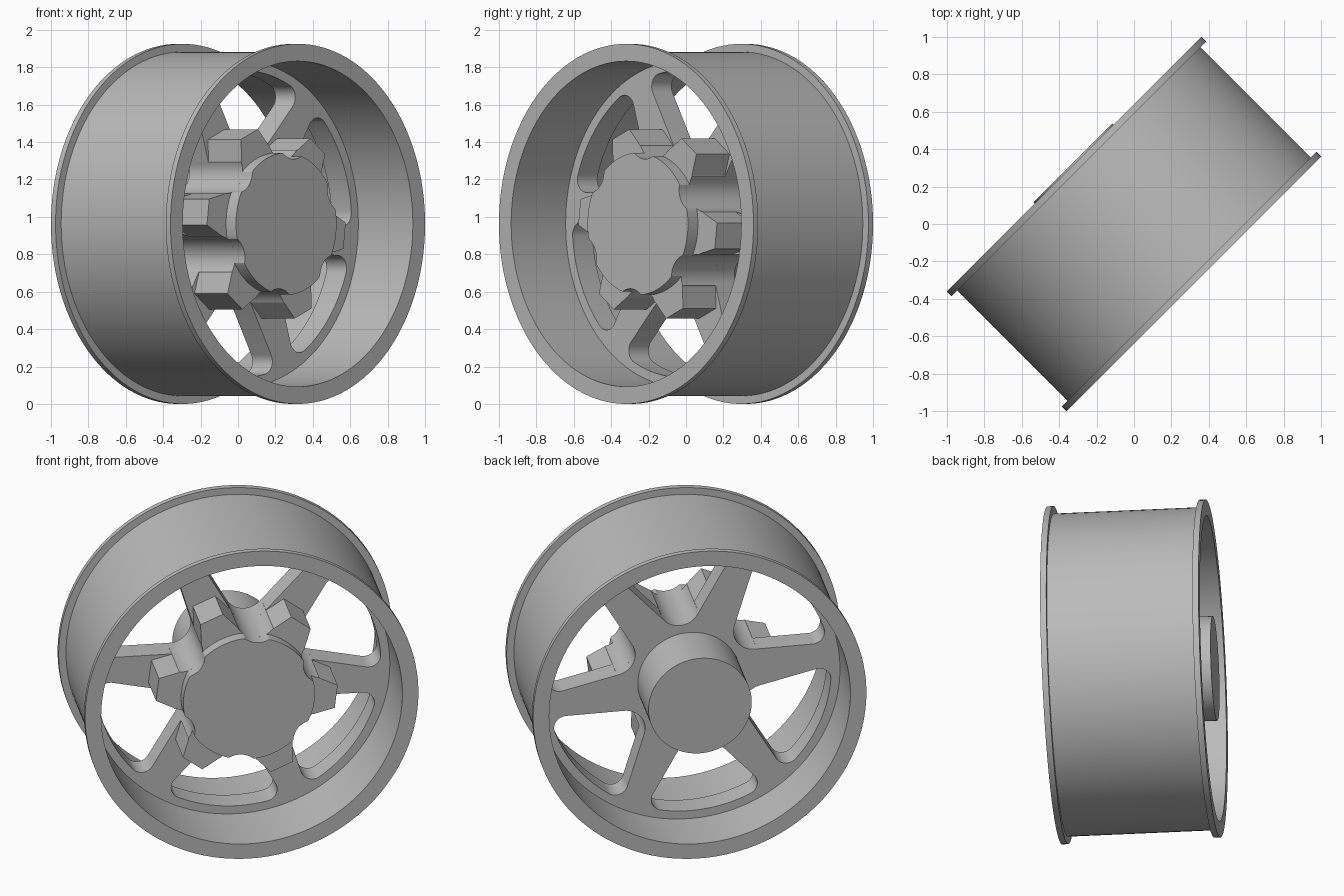
import bpy, bmesh
from math import sin, cos, pi, radians, sqrt, hypot, atan2, acos
from mathutils import Matrix, Vector

cube = bpy.data.objects.get("Cube")
if cube:
    bpy.data.objects.remove(cube, do_unlink=True)

RADIUS, HALF = 0.9625, 0.452      # flange radius, half width
INNER = 0.87                      # inside of the barrel
SCALLOP_D, SCALLOP_R = 0.47, 0.12  # round channel between spokes
SPOKES, TWIST = 6, radians(-7)

# Wheel frame: local z is the axle, pointing front-left at 45 degrees
s = sqrt(0.5)
FRAME = Matrix(((s, 0, s, 0), (s, 0, -s, 0), (0, 1, 0, RADIUS), (0, 0, 0, 1)))

metal = bpy.data.materials.new("grey metal")
metal.use_nodes = True
metal.diffuse_color = (0.5, 0.5, 0.5, 1)
metal.node_tree.nodes["Principled BSDF"].inputs["Base Color"].default_value = (0.5, 0.5, 0.5, 1)


def finish(name, bm):
    """Weld, orient and place a mesh in the wheel frame."""
    bmesh.ops.remove_doubles(bm, verts=bm.verts, dist=0.0002)
    bmesh.ops.recalc_face_normals(bm, faces=bm.faces)
    mesh = bpy.data.meshes.new(name)
    bm.to_mesh(mesh)
    bm.free()
    mesh.materials.append(metal)
    ob = bpy.data.objects.new(name, mesh)
    bpy.context.collection.objects.link(ob)
    ob.matrix_world = FRAME
    bpy.ops.object.select_all(action='DESELECT')
    ob.select_set(True)
    bpy.context.view_layer.objects.active = ob
    bpy.ops.object.shade_smooth_by_angle(angle=radians(30))
    return ob


def prism(name, loops, z0, z1):
    """Extrude a filled outline, with any further loops as holes."""
    curve = bpy.data.curves.new(name + " outline", 'CURVE')
    curve.dimensions, curve.fill_mode = '2D', 'BOTH'
    curve.extrude = (z1 - z0) / 2
    for pts in loops:
        sp = curve.splines.new('POLY')
        sp.points.add(len(pts) - 1)
        for p, (x, y) in zip(sp.points, pts):
            p.co = (x, y, 0, 1)
        sp.use_cyclic_u = True
    tmp = bpy.data.objects.new(name + " outline", curve)
    bpy.context.collection.objects.link(tmp)
    bpy.context.view_layer.update()
    dg = bpy.context.evaluated_depsgraph_get()
    mesh = bpy.data.meshes.new_from_object(tmp.evaluated_get(dg))
    bm = bmesh.new()
    bm.from_mesh(mesh)
    bmesh.ops.translate(bm, verts=bm.verts, vec=(0, 0, (z0 + z1) / 2))
    bpy.data.objects.remove(tmp, do_unlink=True)
    bpy.data.curves.remove(curve)
    bpy.data.meshes.remove(mesh)
    return finish(name, bm)


def arc(cx, cy, r, a0, a1, n):
    return [(cx + r * cos(a0 + (a1 - a0) * i / n), cy + r * sin(a0 + (a1 - a0) * i / n))
            for i in range(n + 1)]


def circle(r, n=128):
    return arc(0, 0, r, 0, 2 * pi, n)[:-1]


def turn(pts, a):
    return [(x * cos(a) - y * sin(a), x * sin(a) + y * cos(a)) for x, y in pts]


# Barrel with a flange at each end
lip = 0.035
profile = [(INNER, -HALF), (RADIUS, -HALF), (RADIUS, lip - HALF), (0.92, lip - HALF),
           (0.92, HALF - lip), (RADIUS, HALF - lip), (RADIUS, HALF), (INNER, HALF)]
bm = bmesh.new()
vs = [bm.verts.new((r, 0, z)) for r, z in profile]
es = [bm.edges.new((vs[i - 1], vs[i])) for i in range(len(vs))]
bmesh.ops.spin(bm, geom=vs + es, cent=(0, 0, 0), axis=(0, 0, 1), angle=2 * pi, steps=128)
finish("rim_barrel", bm)

# Window outline: scallop circle hulled with two rounded outer corners
outer, corner = 0.82, 0.07
ca = radians(18.5)
cx, cy = (outer - corner) * cos(ca), (outer - corner) * sin(ca)
dx = cx - SCALLOP_D
tangent = atan2(cy, dx) + acos((SCALLOP_R - corner) / hypot(dx, cy))
window = (arc(SCALLOP_D, 0, SCALLOP_R, tangent, 2 * pi - tangent, 20)
          + arc(cx, -cy, corner, -tangent, -ca, 12)
          + arc(0, 0, outer, -ca, ca, 14)[1:-1]
          + arc(cx, cy, corner, ca, tangent, 12))
step = 2 * pi / SPOKES
windows = [turn(window, TWIST + step * (i + 0.5)) for i in range(SPOKES)]
prism("spoke_plate", [circle(INNER + 0.01)] + windows, -0.11, 0.04)

# Hub body: a tapered boss on each spoke, scalloped between
body = []
for i in range(SPOKES):
    a = TWIST + step * i
    body += turn([(0.41, -0.111), (0.52, -0.07), (0.52, 0.07), (0.41, 0.111)], a)
    body += turn(arc(SCALLOP_D, 0, SCALLOP_R, radians(240), radians(120), 20), a + step / 2)
prism("spoke_bosses", [body], -0.05, 0.29)

# Front cap: round disc bitten by the same scallops
cap = []
for i in range(240):
    a = 2 * pi * i / 240
    d = (a % step) - step / 2
    r, k = 0.38, SCALLOP_R ** 2 - (SCALLOP_D * sin(d)) ** 2
    if k > 0:
        r = min(r, SCALLOP_D * cos(d) - sqrt(k))
    cap.append((r * cos(a + TWIST), r * sin(a + TWIST)))
prism("front_cap", [cap], 0.2, 0.365)

# Rear hub cylinder
prism("rear_hub", [circle(0.298, 96)], -0.463, -0.05)
